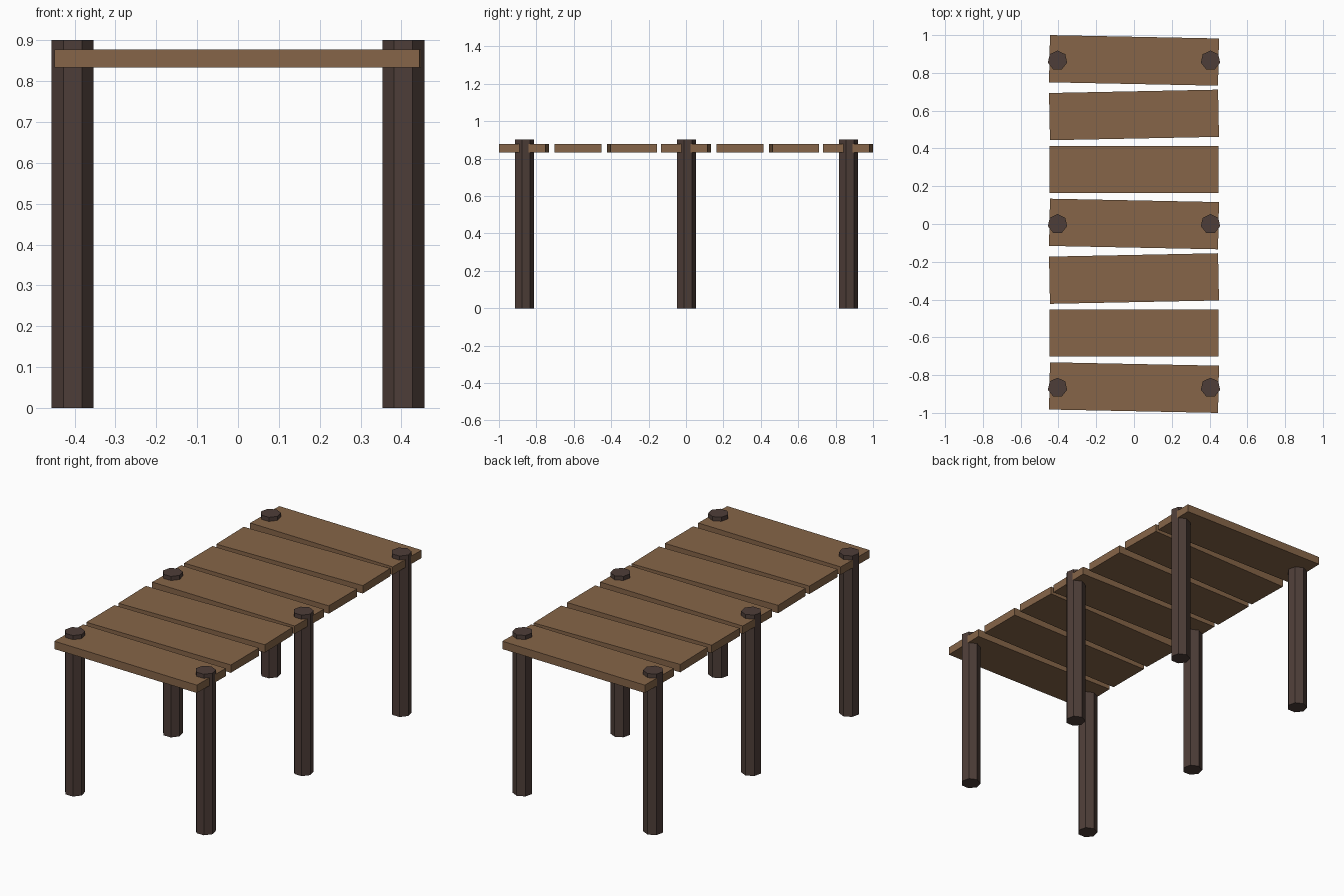
import bpy
import bmesh
from math import sin, cos, tau
from mathutils import Matrix

cube = bpy.data.objects.get("Cube")
if cube:
    bpy.data.objects.remove(cube, do_unlink=True)


def make_material(name, rgb):
    mat = bpy.data.materials.new(name)
    mat.use_nodes = True
    color = (*rgb, 1.0)
    mat.diffuse_color = color
    mat.node_tree.nodes["Principled BSDF"].inputs["Base Color"].default_value = color
    return mat


def add_object(name, bm, mat, location):
    bmesh.ops.recalc_face_normals(bm, faces=bm.faces)
    mesh = bpy.data.meshes.new(name)
    bm.to_mesh(mesh)
    bm.free()
    mesh.materials.append(mat)
    obj = bpy.data.objects.new(name, mesh)
    obj.location = location
    bpy.context.collection.objects.link(obj)
    return obj


plank_wood = make_material("plank brown", (0.238, 0.130, 0.065))
post_wood = make_material("dark post brown", (0.076, 0.048, 0.040))

SPACING = 0.2887      # distance between plank centres
PLANK_SIZE = (0.895, 0.25, 0.044)
PLANK_Z = 0.856
TILT = 0.02           # slight uneven turn of the planks
POST_RADIUS = 0.0525
POST_HEIGHT = 0.901
POST_X = 0.405
SIDES = 7


def add_plank(index):
    bm = bmesh.new()
    bmesh.ops.create_cube(bm, size=1.0, matrix=Matrix.Diagonal((*PLANK_SIZE, 1.0)))
    turn = (-TILT, 0.0, TILT)[index % 3]
    plank = add_object(f"plank_{index + 1}", bm, plank_wood,
                       (0, (index - 3) * SPACING, PLANK_Z))
    plank.rotation_euler.z = turn


def add_post(name, x, y):
    # Seven-sided prism with one corner towards the back
    bm = bmesh.new()
    ring = [bm.verts.new((POST_RADIUS * sin(tau * k / SIDES),
                          POST_RADIUS * cos(tau * k / SIDES), 0))
            for k in range(SIDES)]
    base = bm.faces.new(ring)
    top = bmesh.ops.extrude_face_region(bm, geom=[base], use_keep_orig=True)
    verts = [v for v in top["geom"] if isinstance(v, bmesh.types.BMVert)]
    bmesh.ops.translate(bm, verts=verts, vec=(0, 0, POST_HEIGHT))
    add_object(name, bm, post_wood, (x, y, 0))


# Deck planks, front to back
for i in range(7):
    add_plank(i)

# Three pairs of posts under every third plank
for row, step in (("front", -3), ("middle", 0), ("back", 3)):
    for side, sign in (("left", 1), ("right", -1)):
        add_post(f"{row}_{side}_post", sign * POST_X, step * SPACING)
